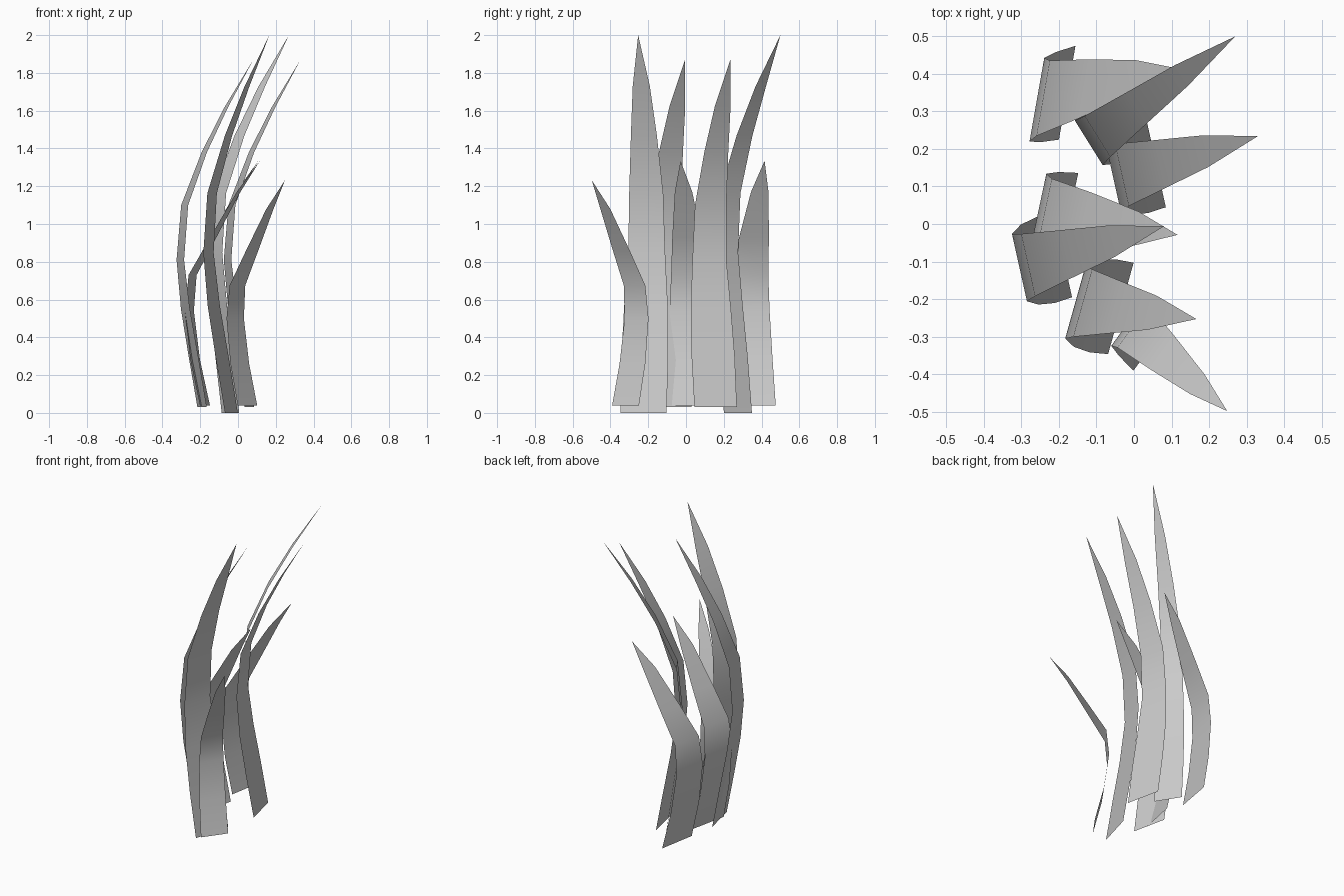
import bpy
from math import radians, cos, sin

if "Cube" in bpy.data.objects:
    bpy.data.objects.remove(bpy.data.objects["Cube"])

# Blade profiles: (reach along heading, height above root, half width)
TALL = [(0, 0, .115), (-.048, .27, .117), (-.092, .52, .109), (-.120, .78, .092),
        (-.096, 1.07, .085), (.012, 1.35, .065), (.134, 1.59, .043), (.282, 1.84, 0)]
SHORT = [(0, 0, .127), (-.052, .24, .122), (-.083, .50, .113), (-.066, .69, .102),
         (.045, .89, .080), (.180, 1.13, .047), (.294, 1.295, 0)]


def blade(name, profile, root, heading, facing, height=1, width=1, back=1, reach=1):
    """Flat tapering ribbon that leans back, then arches forward to a point."""
    h, a = radians(heading), radians(facing)
    low = min(p[0] for p in profile)
    bulge = [p[0] for p in profile].index(low)
    verts, faces = [], []
    for i, (f, z, w) in enumerate(profile):
        f = f * back if i <= bulge else low * back + (f - low) * reach
        x, y = root[0] + f * cos(h), root[1] + f * sin(h)
        z = root[2] + z * height
        w *= width
        if w == 0:
            verts.append((x, y, z))
        else:
            verts += [(x + w * sin(a), y - w * cos(a), z),
                      (x - w * sin(a), y + w * cos(a), z)]
    n = len(verts)
    for i in range(0, n - 3, 2):
        faces.append((i, i + 1, i + 3, i + 2))
    faces.append((n - 3, n - 2, n - 1))
    mesh = bpy.data.meshes.new(name)
    # Front of each face looks back and up, towards -heading
    mesh.from_pydata(verts, [], [f[::-1] for f in faces])
    mesh.shade_smooth()
    obj = bpy.data.objects.new(name, mesh)
    bpy.context.collection.objects.link(obj)
    return obj


# Tall blades
blade("tall_blade_right", TALL, (.06, .157, .03), 16, 12.5)
blade("tall_blade_left", TALL, (-.19, -.083, .03), 16, 12.5)
blade("tall_blade_front", TALL, (-.035, -.225, 0), -8, -15.6, 1.087, 1.1, 1.02, .81)
blade("tall_blade_back", TALL, (-.04, .275, 0), 36, 32, 1.087, .76, .83, 1.2)

# Short blades
blade("short_blade_back", SHORT, (-.178, .35, .04), 13, -10)
blade("short_blade_middle", SHORT, (-.175, .012, .04), -8, -12)
blade("short_blade_front", SHORT, (.05, -.32, .04), -42, -36, .92, .69, 1.05, .94)
